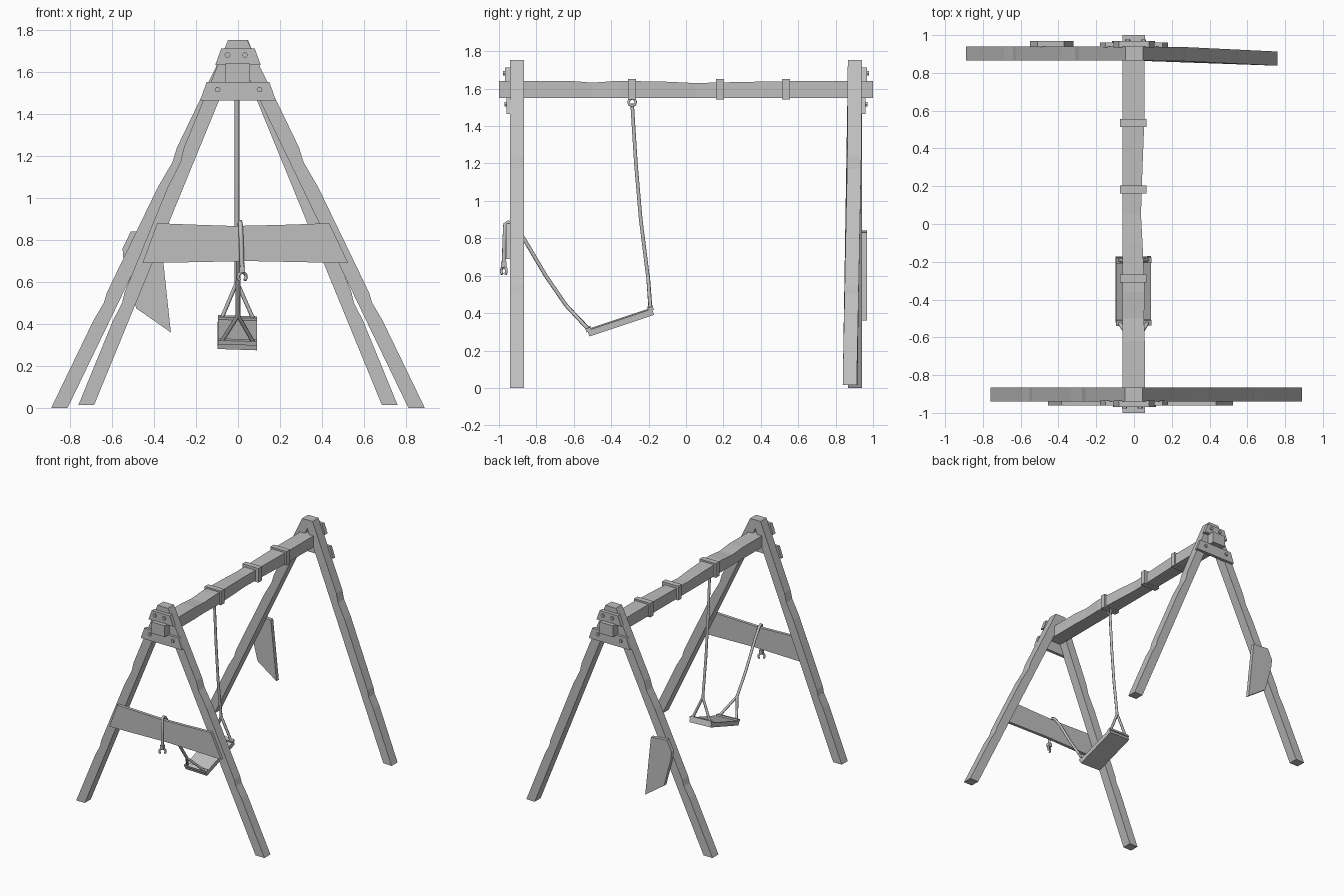
import bpy, bmesh, math
from mathutils import Vector, Matrix

if "Cube" in bpy.data.objects:
    bpy.data.objects.remove(bpy.data.objects["Cube"])

grey = bpy.data.materials.new("weathered_grey")
grey.use_nodes = True
colour = (0.52, 0.52, 0.52, 1)
grey.diffuse_color = colour
grey.node_tree.nodes["Principled BSDF"].inputs["Base Color"].default_value = colour


def finish(name, bm):
    bmesh.ops.recalc_face_normals(bm, faces=bm.faces[:])
    mesh = bpy.data.meshes.new(name)
    bm.to_mesh(mesh)
    bm.free()
    mesh.materials.append(grey)
    obj = bpy.data.objects.new(name, mesh)
    bpy.context.collection.objects.link(obj)
    return obj


def loft(name, rings):
    """Skin a row of equal-sized rings and cap both ends."""
    bm = bmesh.new()
    rows = [[bm.verts.new(p) for p in ring] for ring in rings]
    for a, b in zip(rows, rows[1:]):
        for i in range(len(a)):
            j = (i + 1) % len(a)
            bm.faces.new((a[i], a[j], b[j], b[i]))
    bm.faces.new(rows[0])
    bm.faces.new(rows[-1])
    return finish(name, bm)


def prism(name, outline, y0, y1, side=1):
    """Extrude an x-z outline along y; side -1 turns it to the back."""
    return loft(name, [[(x * side, y * side, z) for x, z in outline] for y in (y0, y1)])


def box(name, centre, size, matrix=Matrix()):
    bm = bmesh.new()
    bmesh.ops.create_cube(bm, size=1, matrix=matrix @ Matrix.Translation(centre) @ Matrix.Diagonal((*size, 1)))
    return finish(name, bm)


def rope(name, points, radius=0.011, closed=False):
    curve = bpy.data.curves.new(name, "CURVE")
    curve.dimensions = "3D"
    curve.bevel_depth = radius
    curve.bevel_resolution = 1
    curve.use_fill_caps = True
    spline = curve.splines.new("POLY")
    spline.points.add(len(points) - 1)
    for p, co in zip(spline.points, points):
        p.co = (*co, 1)
    spline.use_cyclic_u = closed
    obj = bpy.data.objects.new(name, curve)
    bpy.context.collection.objects.link(obj)
    curve.materials.append(grey)
    return obj


def leg(name, foot, foot_z, slope, width, mirror, side):
    """Sloping post, chipped on its outer edge, meeting its partner at x = 0."""
    apex = foot_z + (foot - width) / slope
    outline = [(foot - width, foot_z), (0, apex), (0, 1.752)]
    chips = ((1.752, 0), (1.24, 0), (1.17, 0.012), (1.05, 0), (0.55, 0), (0.5, 0.009), (0.42, 0), (foot_z, 0))
    outline += [(foot - slope * (z - foot_z) - cut, z) for z, cut in chips]
    return prism(name, [(x * mirror, z) for x, z in outline], -0.94, -0.865, side)


# A-frames, the back one being the front one turned half round
for side, label in ((1, "front"), (-1, "back")):
    leg(label + "_long_leg", 0.89, 0, 0.483, 0.078, 1, side)
    short = leg(label + "_short_leg", 0.76, 0.015, 0.41, 0.075, -1, side)
    if side == -1:
        # The warped leg drifts inward towards its foot
        bm = bmesh.new()
        bm.from_mesh(short.data)
        for v in bm.verts:
            v.co.y -= 0.027 * max(0, (v.co.x - 0.2) / 0.56)
        bm.to_mesh(short.data)
        bm.free()
    for part, low, high, z0, z1, bolts, face in (
            ("lower_plate", 0.18, 0.15, 1.465, 1.552, (-0.097, 0.103), -0.96),
            ("upper_plate", 0.108, 0.08, 1.635, 1.712, (-0.05, 0.033), -0.968)):
        prism(f"{label}_{part}", [(-low, z0), (low, z0), (high, z1), (-high, z1)], face, -0.935, side)
        for x in bolts:
            z = (z0 + z1) / 2 + 0.008
            ring = [(x + 0.014 * math.cos(a * math.pi / 3), z + 0.014 * math.sin(a * math.pi / 3)) for a in range(6)]
            prism(f"{label}_{part}_bolt", ring, face - 0.01, face + 0.005, side)

# Worn top beam
sections = ((-1, 0.057, 1.64), (-0.62, 0.057, 1.642), (-0.5, 0.053, 1.632), (-0.36, 0.057, 1.642),
            (-0.1, 0.045, 1.637), (0.05, 0.037, 1.63), (0.3, 0.045, 1.636), (0.55, 0.055, 1.64), (1, 0.057, 1.64))
loft("top_beam", [[(-0.06, y, 1.55), (x, y, 1.55), (x, y, top), (-0.06, y, top)] for y, x, top in sections])
for y in (-0.288, 0.182, 0.535):
    box("beam_band", (-0.004, y, 1.597), (0.142, 0.043, 0.112))

# Front crossboard and broken back board
prism("front_crossboard", [(-0.455, 0.69), (-0.2, 0.695), (0.05, 0.7), (0.3, 0.695), (0.525, 0.69),
                           (0.435, 0.88), (0.2, 0.872), (-0.02, 0.867), (-0.2, 0.873), (-0.385, 0.88)], -0.962, -0.938)
prism("broken_back_board", [(-0.32, 0.36), (-0.37, 0.83), (-0.51, 0.842), (-0.55, 0.76), (-0.545, 0.7), (-0.485, 0.475)],
      0.938, 0.968)

# Tilted swing seat with a lip at each end
tilt = Matrix.Translation((-0.003, -0.35, 0.352)) @ Matrix.Rotation(math.radians(18.5), 4, "X") @ Matrix.Rotation(math.radians(2), 4, "Y")
box("swing_seat", (0, 0, 0), (0.187, 0.365, 0.034), tilt)
for y in (-0.175, 0.175):
    box("seat_end_bar", (0, y, 0.019), (0.187, 0.03, 0.02), tilt)


def fork(name, top, y):
    for x in (-0.075, 0.075):
        rope(name, [top, tilt @ Vector((x, y, 0.02))], 0.01)


# Hanging rope with its ring and forked end
rope("hanging_rope", [(-0.005, -0.288, 1.52), (-0.005, -0.268, 1.2), (-0.005, -0.242, 0.9), (-0.005, -0.203, 0.59)])
fork("hanging_rope_fork", (-0.005, -0.203, 0.6), 0.175)
rope("beam_ring", [(0, -0.288 + 0.02 * math.cos(a * math.pi / 4), 1.528 + 0.02 * math.sin(a * math.pi / 4))
                   for a in range(8)], 0.008, True)

# Loose rope thrown over the crossboard
rope("loose_rope", [(0.02, -0.974, 0.66), (0.016, -0.972, 0.78), (0.012, -0.968, 0.875), (0.01, -0.95, 0.887),
                    (0.008, -0.925, 0.875), (0.004, -0.865, 0.795), (0, -0.75, 0.6), (0, -0.64, 0.44)])
fork("loose_rope_fork", (0, -0.64, 0.44), -0.175)

# Open hook on the loose end
arc = [math.radians(d) for d in range(-50, 231, 40)]
rope("rope_hook", [(0.02 + 0.019 * math.cos(a), -0.974 + 0.014 * math.cos(a), 0.625 + 0.022 * math.sin(a)) for a in arc], 0.008)
box("hook_collar", (0.02, -0.974, 0.66), (0.028, 0.028, 0.03))
